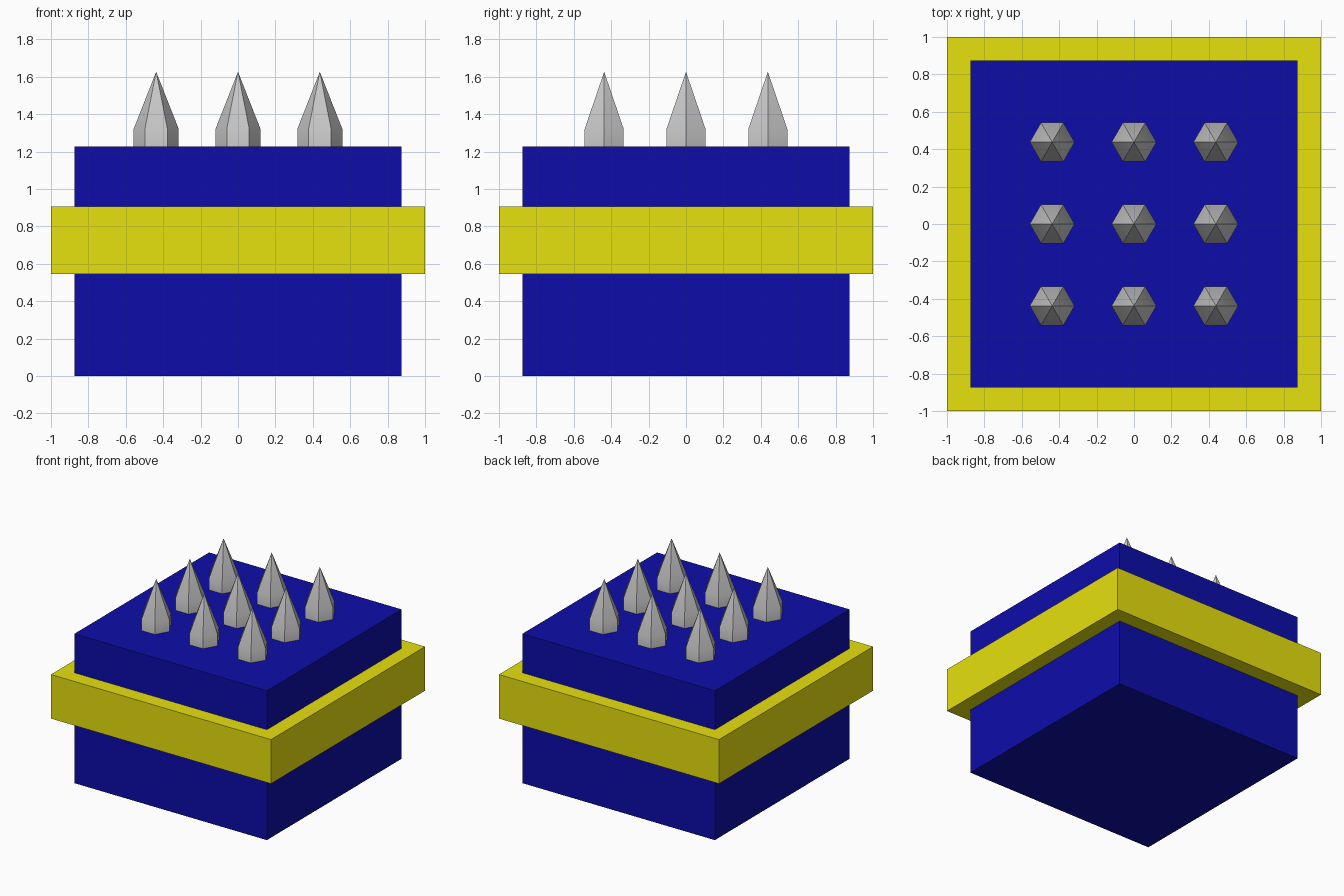
import bpy
from math import cos, sin, tau, radians

if "Cube" in bpy.data.objects:
    bpy.data.objects.remove(bpy.data.objects["Cube"])


def material(name, rgb):
    mat = bpy.data.materials.new(name)
    mat.diffuse_color = (*rgb, 1)
    mat.use_nodes = True
    mat.node_tree.nodes["Principled BSDF"].inputs["Base Color"].default_value = mat.diffuse_color
    return mat


def box(name, half_width, z0, z1, mat):
    bpy.ops.mesh.primitive_cube_add(size=1, location=(0, 0, (z0 + z1) / 2))
    obj = bpy.context.object
    obj.name = name
    obj.scale = (2 * half_width, 2 * half_width, z1 - z0)
    obj.data.materials.append(mat)
    return obj


def spike_mesh(radius, shoulder, height, mat, sides=6):
    # Straight hexagonal shank with a pointed tip
    verts = [(radius * cos(tau * i / sides), radius * sin(tau * i / sides), z)
             for z in (0, shoulder) for i in range(sides)]
    verts.append((0, 0, height))
    faces = [tuple(reversed(range(sides)))]
    for i in range(sides):
        j = (i + 1) % sides
        faces.append((i, j, sides + j, sides + i))
        faces.append((sides + i, sides + j, 2 * sides))
    mesh = bpy.data.meshes.new("spike")
    mesh.from_pydata(verts, [], faces)
    mesh.materials.append(mat)
    # Soft shoulder, crisp vertical edges
    mesh.shade_smooth()
    mesh.set_sharp_from_angle(angle=radians(30))
    return mesh


blue = material("blue", (0.004, 0.004, 0.40))
yellow = material("yellow", (0.80, 0.75, 0.004))
steel = material("steel", (0.57, 0.57, 0.57))

# Block and the band around it
TOP = 1.227
box("block", 0.875, 0, TOP, blue)
box("band", 1.0, 0.545, 0.907, yellow)

# Three by three grid of spikes
mesh = spike_mesh(0.12, 0.095, 0.4, steel)
for row in (-1, 0, 1):
    for col in (-1, 0, 1):
        spike = bpy.data.objects.new("spike", mesh)
        spike.location = (col * 0.4375, row * 0.4375, TOP)
        bpy.context.collection.objects.link(spike)
